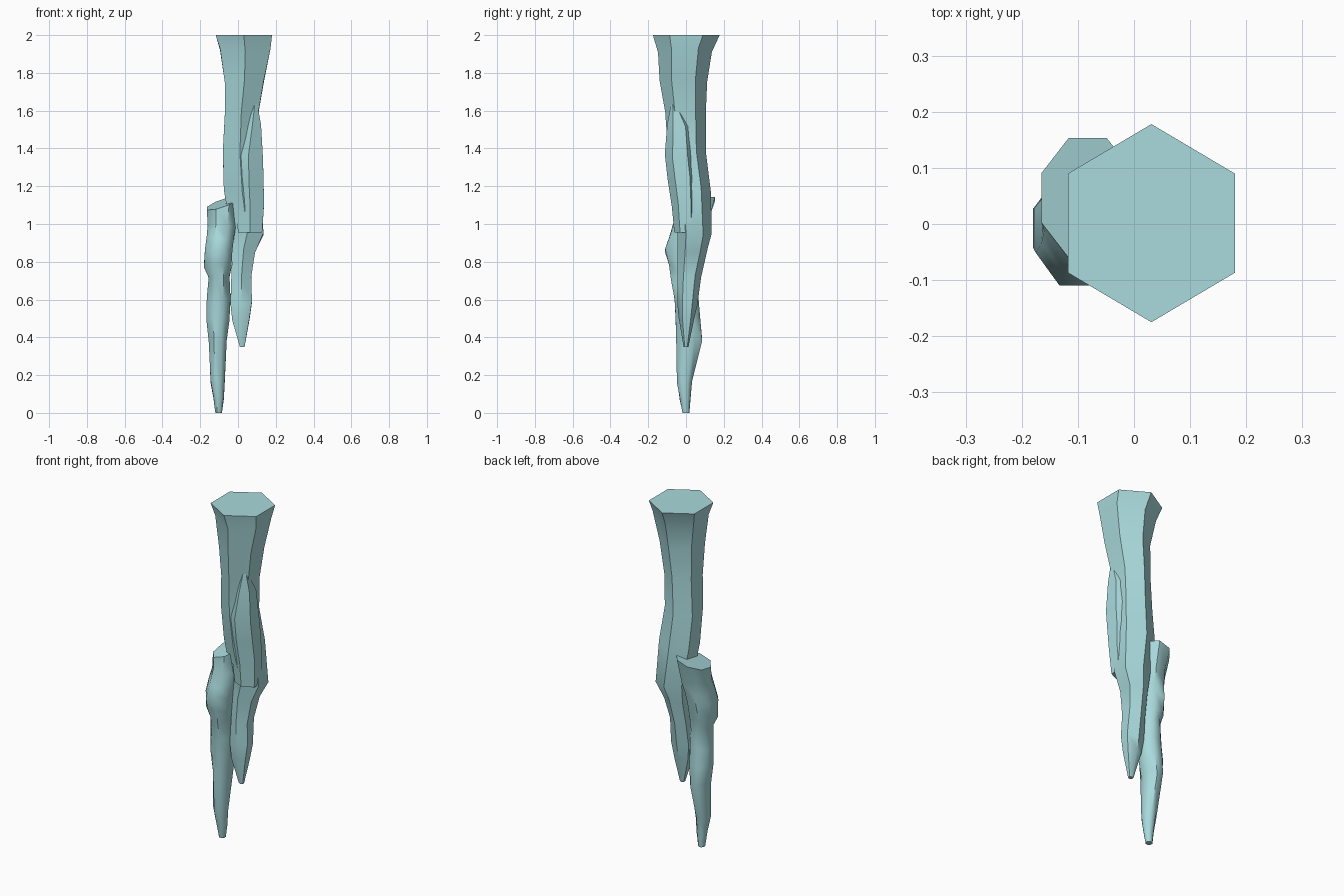
import bpy, bmesh, math

if "Cube" in bpy.data.objects:
    bpy.data.objects.remove(bpy.data.objects["Cube"])

ice = bpy.data.materials.new("pale ice blue")
ice.diffuse_color = (0.40, 0.70, 0.72, 1)
ice.use_nodes = True
ice.node_tree.nodes["Principled BSDF"].inputs["Base Color"].default_value = ice.diffuse_color


def loft(name, rings, sides, phase, rim=None, seed=0, wobble=0.0):
    """Skin polygon rings given as (z, x min, x max, y min, y max), top first."""
    bm = bmesh.new()
    angles = [phase + 2 * math.pi * k / sides for k in range(sides)]
    mx = max(abs(math.cos(a)) for a in angles)
    my = max(abs(math.sin(a)) for a in angles)
    loops = []
    for i, (z, x0, x1, y0, y1) in enumerate(rings):
        loop = []
        for k, a in enumerate(angles):
            c, s = math.cos(a) / mx, math.sin(a) / my
            dz = rim(a) if rim and i == 0 else 0
            if 0 < i < len(rings) - 1:
                dz += wobble * math.sin(seed + 2.3 * k + 1.7 * i)
            loop.append(bm.verts.new(((x0 + x1) / 2 + c * (x1 - x0) / 2,
                                      (y0 + y1) / 2 + s * (y1 - y0) / 2,
                                      z + dz)))
        loops.append(loop)
    for a, b in zip(loops, loops[1:]):
        for k in range(sides):
            n = (k + 1) % sides
            bm.faces.new((a[k], b[k], b[n], a[n]))
    bm.faces.new(loops[0])
    bm.faces.new(loops[-1][::-1])
    bmesh.ops.recalc_face_normals(bm, faces=bm.faces)
    me = bpy.data.meshes.new(name)
    bm.to_mesh(me)
    bm.free()
    me.materials.append(ice)
    ob = bpy.data.objects.new(name, me)
    bpy.context.collection.objects.link(ob)
    bpy.ops.object.select_all(action='DESELECT')
    ob.select_set(True)
    bpy.context.view_layer.objects.active = ob
    bpy.ops.object.shade_smooth_by_angle(angle=math.radians(50))
    return ob


# Long hanging icicle with a flared hexagonal top
loft("main_icicle", [
    (2.00, -.118, .18, -.175, .178),
    (1.92, -.095, .172, -.148, .137),
    (1.76, -.07, .138, -.14, .112),
    (1.58, -.07, .105, -.11, .105),
    (1.38, -.08, .10, -.095, .105),
    (1.18, -.075, .12, -.075, .132),
    (0.95, -.035, .135, -.045, .136),
    (0.86, -.03, .09, -.045, .115),
    (0.72, -.035, .07, -.045, .08),
    (0.58, -.04, .074, -.045, .06),
    (0.50, -.03, .06, -.04, .045),
    (0.35, .01, .035, -.013, .013)], 6, math.radians(30), wobble=.012)

# Ridge fused to the front right of the main icicle
loft("side_ridge", [
    (1.66, .085, .098, -.075, -.06),
    (1.52, .03, .122, -.10, .03),
    (1.36, -.02, .132, -.112, .05),
    (1.24, -.02, .135, -.097, .06),
    (1.10, -.01, .138, -.075, .06),
    (0.955, 0, .128, -.062, .06)], 6, math.radians(30), seed=2, wobble=.01)

# Shorter icicle with a slanted broken top
loft("lower_icicle", [
    (1.11, -.165, 0, -.06, .153),
    (1.00, -.16, -.01, -.065, .115),
    (0.93, -.165, -.02, -.09, .10),
    (0.86, -.175, -.03, -.11, .09),
    (0.78, -.18, -.035, -.09, .075),
    (0.72, -.155, -.045, -.08, .065),
    (0.60, -.165, -.04, -.06, .066),
    (0.50, -.168, -.045, -.055, .075),
    (0.39, -.155, -.06, -.052, .085),
    (0.17, -.145, -.07, -.048, .032),
    (0.08, -.13, -.075, -.033, .024),
    (0.00, -.12, -.085, -.018, .018)], 8, math.radians(22.5),
    rim=lambda a: .03 * math.cos(a) + .022 * math.sin(a), seed=1, wobble=.012)
